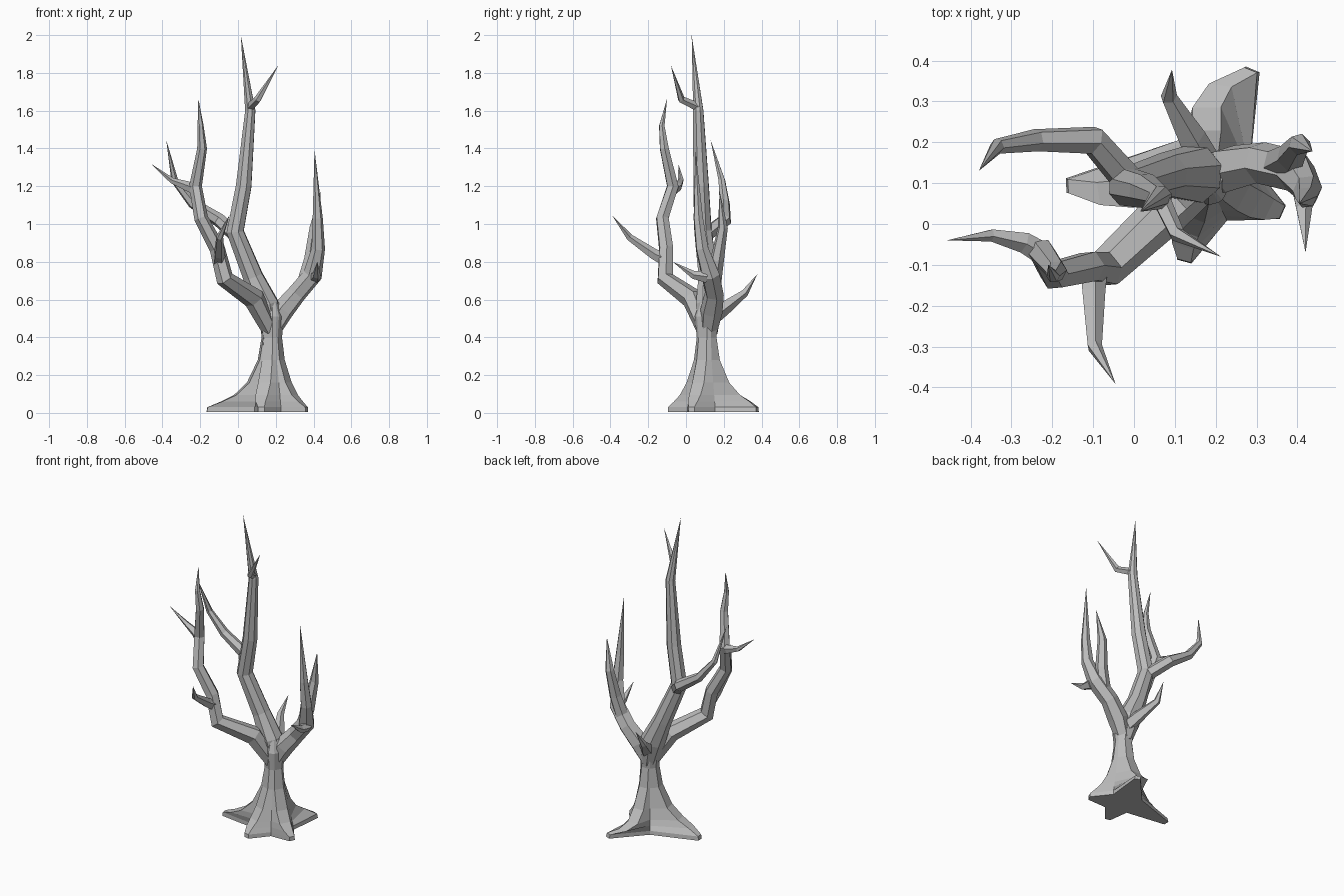
import bpy
import bmesh
import math
from mathutils import Vector

cube = bpy.data.objects.get("Cube")
if cube:
    bpy.data.objects.remove(cube, do_unlink=True)

bark = bpy.data.materials.new("grey_bark")
bark.use_nodes = True
GREY = (0.5, 0.5, 0.5, 1.0)
bark.diffuse_color = GREY
bark.node_tree.nodes["Principled BSDF"].inputs["Base Color"].default_value = GREY


def finish(name, bm):
    """Turn a bmesh into a flat-shaded bark object."""
    bmesh.ops.recalc_face_normals(bm, faces=bm.faces)
    mesh = bpy.data.meshes.new(name)
    bm.to_mesh(mesh)
    bm.free()
    mesh.materials.append(bark)
    obj = bpy.data.objects.new(name, mesh)
    bpy.context.collection.objects.link(obj)


def bridge(bm, low, high):
    n = len(low)
    for i in range(n):
        j = (i + 1) % n
        bm.faces.new((low[i], low[j], high[j], high[i]))


def branch(name, points, sides=6):
    """Faceted tube through (x, y, z, radius) points, ending in a spike."""
    bm = bmesh.new()
    path = [Vector(p[:3]) for p in points]
    side = Vector((1, 0.3, 0))
    rings = []
    for i, centre in enumerate(path[:-1]):
        ahead = (path[i + 1] - centre).normalized()
        behind = (centre - path[max(i - 1, 0)]).normalized() if i else ahead
        axis = (ahead + behind).normalized()
        side = (side - axis * side.dot(axis)).normalized()
        other = axis.cross(side)
        ring = []
        for k in range(sides):
            a = math.tau * k / sides
            offset = side * math.cos(a) + other * math.sin(a)
            ring.append(bm.verts.new(centre + offset * points[i][3]))
        rings.append(ring)
    for low, high in zip(rings, rings[1:]):
        bridge(bm, low, high)
    tip = bm.verts.new(path[-1])
    for k in range(sides):
        bm.faces.new((rings[-1][k], rings[-1][(k + 1) % sides], tip))
    bm.faces.new(rings[0])
    finish(name, bm)


# Trunk flaring into four webbed roots: (angle, reach, bend)
roots = [(-24, 0.205, -8), (67, 0.29, 46), (183, 0.345, 16), (255, 0.212, -14)]
# Trunk levels: (height, column radius, root spread, root half width)
levels = [(0.005, 0.115, 1.0, 0.018), (0.03, 0.115, 0.98, 0.017), (0.06, 0.108, 0.68, 0.028),
          (0.095, 0.102, 0.4, 0.035), (0.16, 0.088, 0.17, 0.036), (0.28, 0.064, 0.04, 0.03),
          (0.4, 0.055, 0, 0.025), (0.51, 0.066, 0, 0.03), (0.585, 0.04, 0, 0.02)]
bm = bmesh.new()
rings = []
for z, column, spread, width in levels:
    ring = []
    for i, (angle, reach, bend) in enumerate(roots):
        r = column + (reach - column) * spread
        a = math.radians(angle + bend * min(1 - spread, 0.5))
        half = width / r
        following = roots[(i + 1) % 4][0] + (360 if i == 3 else 0)
        valley = math.radians((angle + following) / 2)
        for theta, radius in ((a - half, r), (a + half, r), (valley, column)):
            ring.append(bm.verts.new((0.178 + radius * math.cos(theta),
                                      0.112 + radius * math.sin(theta), z)))
    rings.append(ring)
for low, high in zip(rings, rings[1:]):
    bridge(bm, low, high)
bm.faces.new(rings[0])
bm.faces.new(rings[-1])
finish("trunk_and_roots", bm)

# Tall central limb with its side branches
branch("main_limb", [(0.18, 0.12, 0.42, 0.048), (0.148, 0.122, 0.57, 0.073),
                     (0.08, 0.12, 0.72, 0.056), (-0.015, 0.09, 0.96, 0.049),
                     (0.03, 0.08, 1.2, 0.044), (0.065, 0.065, 1.6, 0.029),
                     (0.015, 0.03, 2.0, 0)], 8)
branch("main_limb_top_twig", [(0.065, 0.06, 1.62, 0.024), (0.105, -0.025, 1.66, 0.02),
                              (0.213, -0.08, 1.84, 0)], 5)
branch("back_right_branch", [(0.0, 0.09, 0.93, 0.04), (-0.1, 0.205, 1.02, 0.037),
                             (-0.24, 0.205, 1.11, 0.028), (-0.335, 0.19, 1.23, 0.019),
                             (-0.38, 0.13, 1.445, 0)])

# Front right limb and its twigs
branch("front_right_limb", [(0.17, 0.1, 0.44, 0.045), (0.085, 0.035, 0.605, 0.058),
                            (-0.07, -0.11, 0.71, 0.048), (-0.11, -0.105, 0.87, 0.041),
                            (-0.195, -0.125, 1.03, 0.037), (-0.225, -0.07, 1.2, 0.034),
                            (-0.19, -0.115, 1.4, 0.026), (-0.198, -0.128, 1.52, 0.016),
                            (-0.21, -0.1, 1.665, 0)])
branch("front_right_side_twig", [(-0.22, -0.075, 1.18, 0.03), (-0.27, -0.045, 1.2, 0.027),
                                 (-0.35, -0.027, 1.23, 0.016), (-0.458, -0.04, 1.317, 0)], 5)
branch("front_twig", [(-0.1, -0.11, 0.81, 0.036), (-0.1, -0.17, 0.84, 0.03),
                      (-0.097, -0.3, 0.93, 0.019), (-0.045, -0.392, 1.047, 0)], 5)

# Left limb and its twigs
branch("left_limb", [(0.18, 0.12, 0.43, 0.045), (0.235, 0.135, 0.54, 0.06),
                     (0.31, 0.15, 0.63, 0.052), (0.395, 0.13, 0.73, 0.052),
                     (0.425, 0.085, 0.87, 0.036), (0.422, 0.065, 1.03, 0.027),
                     (0.405, 0.05, 1.395, 0)])
branch("left_back_twig", [(0.35, 0.145, 0.68, 0.042), (0.385, 0.165, 0.81, 0.037),
                          (0.405, 0.195, 0.98, 0.027), (0.437, 0.178, 1.175, 0)])
branch("left_front_twig", [(0.41, 0.11, 0.72, 0.034), (0.415, 0.04, 0.73, 0.022),
                           (0.42, -0.07, 0.8, 0)], 5)

# Low twig at the back of the fork
branch("back_twig", [(0.18, 0.13, 0.5, 0.045), (0.14, 0.21, 0.56, 0.037),
                     (0.085, 0.31, 0.635, 0.021), (0.093, 0.378, 0.735, 0)], 5)
